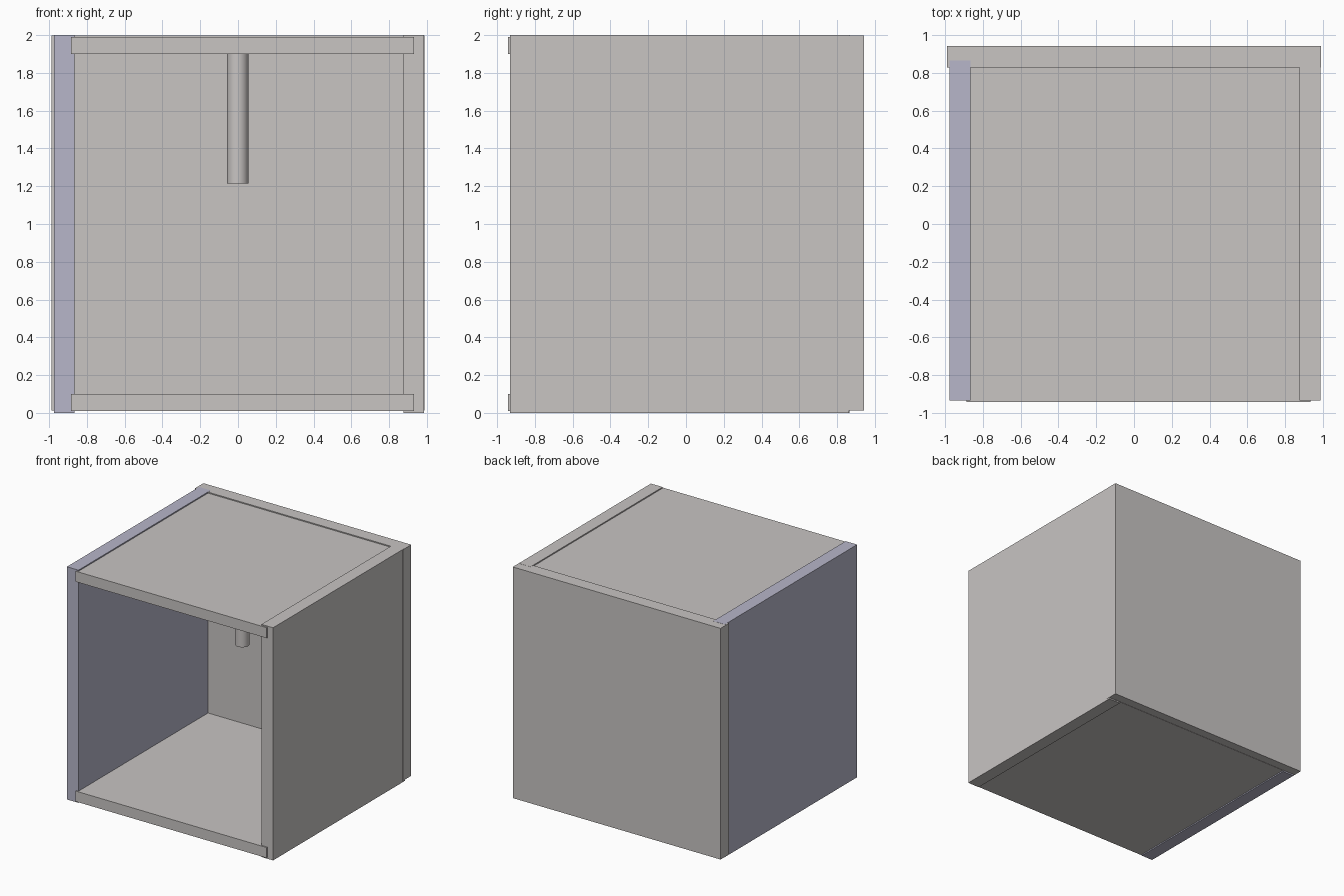
import bpy, bmesh
from mathutils import Matrix, Vector

if "Cube" in bpy.data.objects:
    bpy.data.objects.remove(bpy.data.objects["Cube"])


def material(name, rgb):
    m = bpy.data.materials.new(name)
    m.diffuse_color = (*rgb, 1)
    m.use_nodes = True
    m.node_tree.nodes["Principled BSDF"].inputs["Base Color"].default_value = m.diffuse_color
    return m


grey = material("warm grey", (0.58, 0.555, 0.545))
lilac = material("pale lilac", (0.475, 0.468, 0.585))


def finish(name, bm, mat):
    me = bpy.data.meshes.new(name)
    bm.to_mesh(me)
    bm.free()
    me.materials.append(mat)
    ob = bpy.data.objects.new(name, me)
    bpy.context.collection.objects.link(ob)
    return ob


def panel(name, x, y, z, mat):
    """Box from (min, max) ranges on each axis."""
    lo, hi = Vector((x[0], y[0], z[0])), Vector((x[1], y[1], z[1]))
    bm = bmesh.new()
    bmesh.ops.create_cube(bm, size=1, matrix=Matrix.Translation((lo + hi) / 2)
                          @ Matrix.Diagonal((*(hi - lo), 1)))
    return finish(name, bm, mat)


# Side walls
panel("left_wall", (-0.975, -0.865), (-0.932, 0.865), (0, 2), lilac)
panel("right_wall", (0.875, 0.986), (-0.932, 0.862), (0, 2), grey)

# Back wall
panel("back_wall", (-0.988, 0.988), (0.828, 0.942), (0.012, 1.999), grey)

# Floor and ceiling slabs, let into the walls
for name, z in (("floor", (0.01, 0.1)), ("ceiling", (1.9, 1.99))):
    panel(name, (-0.885, 0.932), (-0.942, 0.865), z, grey)

# Rod hanging from the ceiling
bm = bmesh.new()
bmesh.ops.create_cone(bm, cap_ends=True, segments=32, radius1=0.057, radius2=0.057,
                      depth=0.72, matrix=Matrix.Translation((-0.002, 0.06, 1.575)))
rod = finish("hanging_rod", bm, grey)
bpy.context.view_layer.objects.active = rod
rod.select_set(True)
bpy.ops.object.shade_smooth_by_angle()
